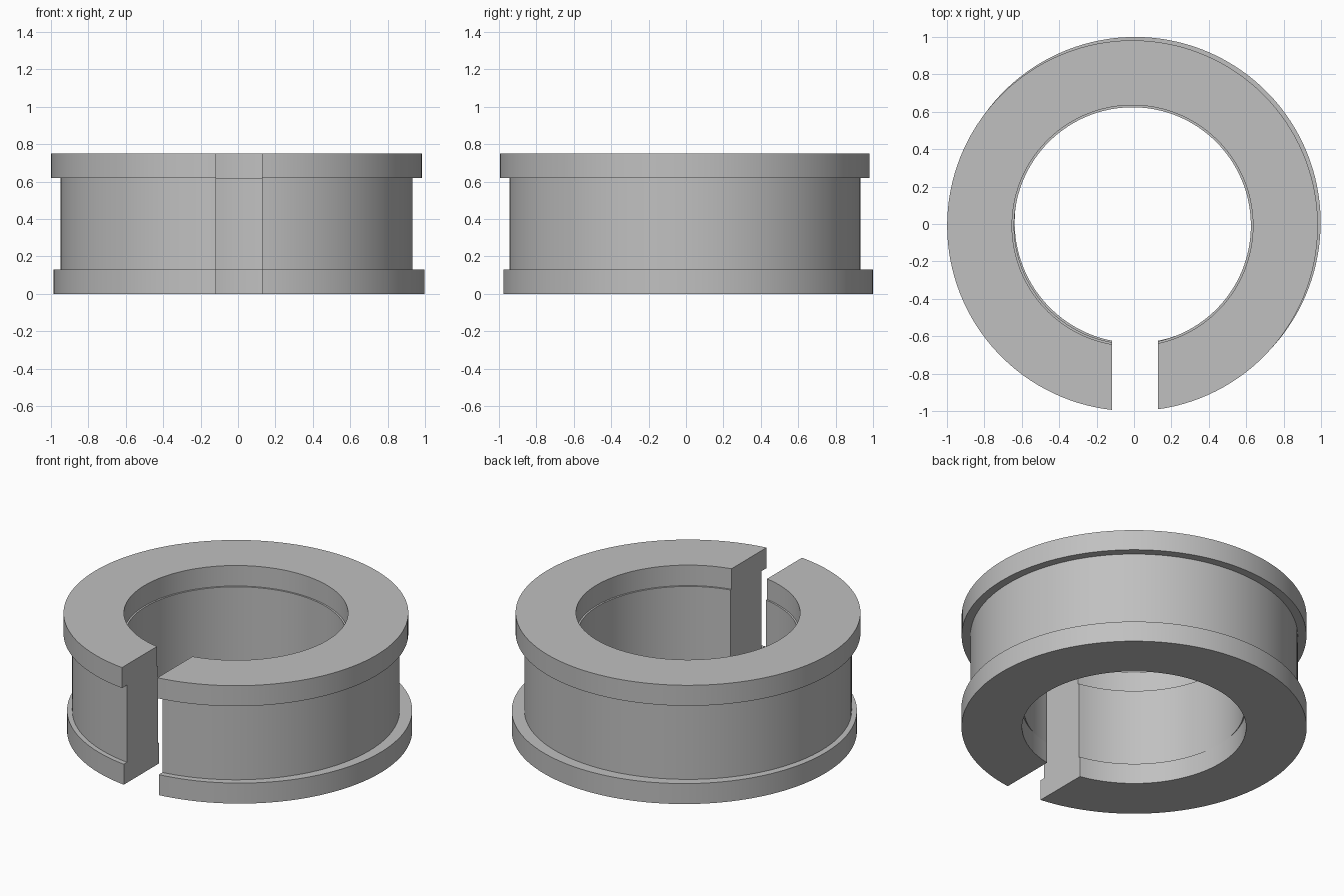
import bpy, bmesh, math

cube = bpy.data.objects.get("Cube")
if cube:
    bpy.data.objects.remove(cube, do_unlink=True)

SEGMENTS = 128
SLOT_RIGHT, SLOT_LEFT = -0.118, 0.128   # x of the two slot walls

grey = bpy.data.materials.new("plain grey")
grey.use_nodes = True
colour = (0.53, 0.53, 0.53, 1)
grey.diffuse_color = colour
grey.node_tree.nodes["Principled BSDF"].inputs["Base Color"].default_value = colour


def arc(radius, cx, cy):
    """Points round the ring from the left slot wall, by the back, to the right one."""
    start = -math.pi / 2 + math.asin((SLOT_LEFT - cx) / radius)
    end = 1.5 * math.pi + math.asin((SLOT_RIGHT - cx) / radius)
    angles = [start + (end - start) * i / SEGMENTS for i in range(SEGMENTS + 1)]
    return [(cx + radius * math.cos(a), cy + radius * math.sin(a)) for a in angles]


def split_ring(name, centre, inner, outer, bottom, top):
    """A flat ring with a parallel-sided slot at the front."""
    bm = bmesh.new()
    rows = []
    for radius, z in ((inner, bottom), (outer, bottom), (outer, top), (inner, top)):
        rows.append([bm.verts.new((x, y, z)) for x, y in arc(radius, *centre)])
    for k, row in enumerate(rows):
        following = rows[(k + 1) % len(rows)]
        for i in range(SEGMENTS):
            bm.faces.new((row[i], row[i + 1], following[i + 1], following[i]))
    # slot walls
    for end in (0, -1):
        bm.faces.new([row[end] for row in rows])
    bmesh.ops.recalc_face_normals(bm, faces=bm.faces)
    mesh = bpy.data.meshes.new(name)
    bm.to_mesh(mesh)
    bm.free()
    mesh.materials.append(grey)
    ring = bpy.data.objects.new(name, mesh)
    bpy.context.collection.objects.link(ring)
    bpy.ops.object.select_all(action="DESELECT")
    ring.select_set(True)
    bpy.context.view_layer.objects.active = ring
    bpy.ops.object.shade_smooth_by_angle(angle=math.radians(30))


# the sleeve and top flange share an axis; the bottom flange sits slightly off it
upper_axis = (-0.008, -0.009)
lower_axis = (0.006, 0.008)
split_ring("bottom_flange", lower_axis, 0.644, 0.992, 0, 0.13)
split_ring("sleeve", upper_axis, 0.633, 0.941, 0.13, 0.62)
split_ring("top_flange", upper_axis, 0.644, 0.991, 0.62, 0.75)
